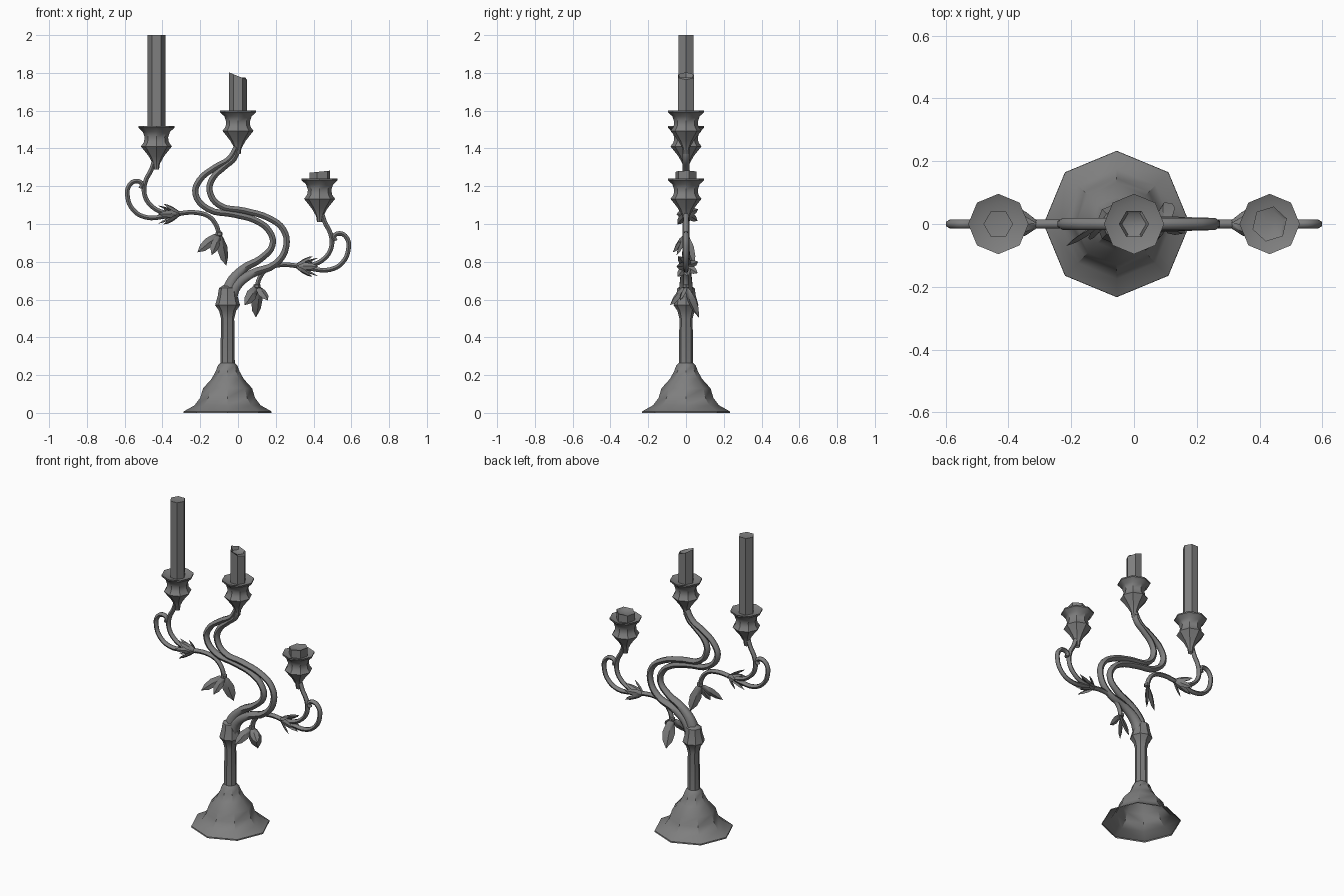
import bpy, bmesh, math
from mathutils import Vector, Matrix

cube = bpy.data.objects.get("Cube")
if cube:
    bpy.data.objects.remove(cube, do_unlink=True)

grey = bpy.data.materials.new("iron grey")
grey.use_nodes = True
GREY = (0.21, 0.21, 0.21, 1)
grey.diffuse_color = GREY
grey.node_tree.nodes["Principled BSDF"].inputs["Base Color"].default_value = GREY


def add_object(name, data):
    ob = bpy.data.objects.new(name, data)
    bpy.context.collection.objects.link(ob)
    data.materials.append(grey)
    return ob


def smooth(ob, angle=35):
    bpy.ops.object.select_all(action='DESELECT')
    ob.select_set(True)
    bpy.context.view_layer.objects.active = ob
    bpy.ops.object.shade_smooth_by_angle(angle=math.radians(angle))


def lathe(name, profile, sides, loc=(0, 0, 0), turn=0.0, top=None, angle=35):
    """Turn (radius, height) pairs about z; top(x, y) can lift the last ring."""
    bm = bmesh.new()
    rings = []
    for i, (r, z) in enumerate(profile):
        if r == 0:
            rings.append([bm.verts.new((0, 0, z))] * sides)
            continue
        ring = []
        for k in range(sides):
            a = turn + math.tau * k / sides
            x, y = r * math.cos(a), r * math.sin(a)
            lift = top(x, y) if top and z == max(p[1] for p in profile) else 0
            ring.append(bm.verts.new((x, y, z + lift)))
        rings.append(ring)
    for low, high in zip(rings, rings[1:]):
        for k in range(sides):
            n = (k + 1) % sides
            bm.faces.new(dict.fromkeys((low[k], low[n], high[n], high[k])))
    bmesh.ops.recalc_face_normals(bm, faces=bm.faces)
    me = bpy.data.meshes.new(name)
    bm.to_mesh(me)
    bm.free()
    ob = add_object(name, me)
    ob.location = loc
    smooth(ob, angle)
    return ob


def tube(name, path, radius, swell=()):
    """Round rod through (x, z) points; swell widens the first points."""
    cu = bpy.data.curves.new(name, 'CURVE')
    cu.dimensions = '3D'
    cu.bevel_depth = radius
    cu.bevel_resolution = 1
    cu.resolution_u = 4
    cu.use_fill_caps = True
    sp = cu.splines.new('BEZIER')
    sp.bezier_points.add(len(path) - 1)
    for i, (p, (x, z)) in enumerate(zip(sp.bezier_points, path)):
        p.co = (x, 0, z)
        p.handle_left_type = p.handle_right_type = 'AUTO'
        p.radius = swell[i] if i < len(swell) else 1
    ob = add_object(name, cu)
    bpy.ops.object.select_all(action='DESELECT')
    ob.select_set(True)
    bpy.context.view_layer.objects.active = ob
    bpy.ops.object.convert(target='MESH')
    smooth(bpy.context.object, 60)


def leaf(name, base, tip, width, normal, thick=0.35):
    """Flattened pointed spindle from base to tip, facing along normal."""
    base, tip = Vector(base), Vector(tip)
    length = (tip - base).length
    z = (tip - base).normalized()
    x = Vector(normal).cross(z).normalized()
    y = z.cross(x)
    ob = lathe(name, [(0, 0), (.3, .12), (.5, .45), (.38, .75), (0, 1)], 4, angle=50)
    basis = Matrix((x * width, y * width * thick, z * length)).transposed().to_4x4()
    ob.matrix_world = Matrix.Translation(base) @ basis


# Foot and column
STEM_X = -0.055
lathe("foot_and_column",
      [(.233, 0), (.232, .008), (.175, .04), (.145, .08), (.13, .13), (.085, .18),
       (.063, .22), (.052, .25), (.038, .265), (.035, .5), (.045, .54), (.066, .57),
       (.052, .62), (.046, .66), (0, .69)], 8, (STEM_X, 0, 0))

# Two parallel stems winding up to the middle cup
swell = (2.2, 1.8, 1.35, 1.1)
tube("left_main_stem",
     [(-.055, .6), (-.04, .68), (.025, .76), (.125, .82), (.183, .89), (.167, .96),
      (.1, 1.015), (-.02, 1.05), (-.16, 1.08), (-.225, 1.16), (-.205, 1.23),
      (-.12, 1.3), (-.045, 1.345), (0, 1.42)], .019, swell)
tube("right_main_stem",
     [(-.045, .6), (-.01, .675), (.07, .735), (.2, .79), (.255, .88), (.24, .97),
      (.165, 1.03), (.035, 1.07), (-.1, 1.1), (-.15, 1.175), (-.135, 1.24),
      (-.07, 1.305), (-.02, 1.35), (0, 1.42)], .019, swell)

# Side branches: the right-hand shape is mirrored and lowered for the left arm
CURL = [(-.1, .94), (-.115, .993), (-.155, 1.04), (-.22, 1.06), (-.3, 1.057),
        (-.39, 1.04), (-.485, 1.035), (-.553, 1.073), (-.585, 1.147), (-.575, 1.205),
        (-.538, 1.227), (-.508, 1.21), (-.515, 1.188)]
RISER = [(-.3, 1.055), (-.39, 1.06), (-.458, 1.095), (-.495, 1.157), (-.49, 1.225),
         (-.458, 1.29), (-.435, 1.37)]
DROP = 0.277
for side, sx, dz in (("right", 1, 0), ("left", -1, -DROP)):
    tube(side + "_branch_curl", [(sx * x, z + dz) for x, z in CURL], .014)
    tube(side + "_branch_riser", [(sx * x, z + dz) for x, z in RISER], .014)
    # Spray of pointed petals opening outward around the branch
    for k in range(7):
        a = math.tau * k / 7 + .4
        out = Vector((0, math.cos(a), math.sin(a)))
        reach = .125 if k % 2 else .095
        base = Vector((sx * -.3, 0, 1.055 + dz))
        tip = base + Vector((-sx * reach, 0, -.005)) + out * (.05 if k % 2 else .07)
        leaf(f"{side}_petal_{k + 1}", base, tip, .04, out)
    # Small collar where the hanging leaves start
    lathe(side + "_leaf_collar", [(0, -.015), (.019, -.005), (.019, .01), (0, .02)], 6,
          (sx * -.1, 0, .945 + dz))

# Hanging leaves: base, tip, width
hanging = {
    "right": [((-.1, 0, .945), (-.062, .045, .78), .07),
              ((-.105, 0, .945), (-.215, -.07, .85), .055),
              ((-.1, 0, .945), (-.14, -.05, .835), .05)],
    "left": [((.105, 0, .67), (.095, .068, .505), .075),
             ((.1, 0, .67), (.16, -.03, .595), .055),
             ((.1, 0, .67), (.035, -.085, .57), .06)]}
for side, leaves in hanging.items():
    for i, (base, tip, width) in enumerate(leaves):
        leaf(f"{side}_hanging_leaf_{i + 1}", base, tip, width, (.5, -.8, .3))

# Cups with flared rims
CUP = [(.014, -.23), (.018, -.2), (.04, -.16), (.082, -.107), (.066, -.085),
       (.062, -.06), (.072, -.03), (.096, -.008), (.096, 0), (.07, -.012), (0, -.015)]
for side, x, z in (("right", -.432, 1.518), ("middle", 0, 1.6), ("left", .432, 1.24)):
    lathe(side + "_cup", CUP, 8, (x, 0, z))


# Candles: one tall, one burnt with a slanted hollow top, one stub
def candle(name, x, z0, z1, r, hollow, top=None, turn=0.0):
    profile = [(r, z0), (r, z1), (r * .8, z1 - hollow * .4), (0, z1 - hollow)]
    lathe(name, profile, 6, (x, 0, 0), turn, top)


candle("tall_candle", -.432, 1.5, 2.0, .047, .004)
candle("burnt_candle", 0, 1.58, 1.783, .048, .02,
       lambda x, y: -x * .4 + max(0, -x - .03) * .1)
candle("stub_candle", .432, 1.22, 1.277, .057, .012, lambda x, y: x * .1, .3)
